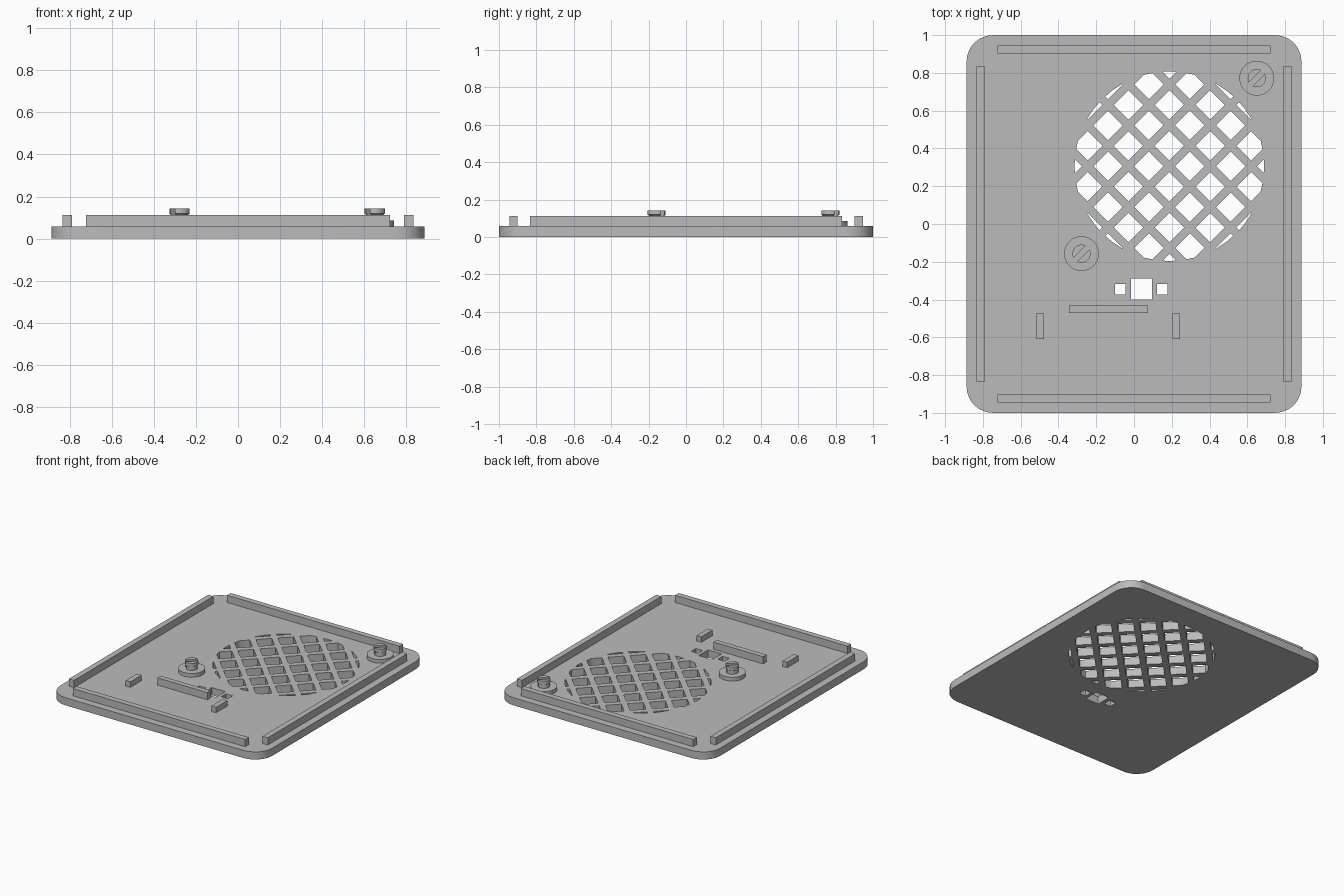
import bpy, bmesh, math
from mathutils import Matrix, Vector

if "Cube" in bpy.data.objects:
    bpy.data.objects.remove(bpy.data.objects["Cube"])

grey = bpy.data.materials.new("light grey plastic")
grey.diffuse_color = (0.5, 0.5, 0.5, 1)
grey.use_nodes = True
grey.node_tree.nodes["Principled BSDF"].inputs["Base Color"].default_value = grey.diffuse_color

PLATE_TOP = 0.058
RIB_TOP = 0.113


def finish(name, bm):
    bmesh.ops.recalc_face_normals(bm, faces=bm.faces[:])
    me = bpy.data.meshes.new(name)
    bm.to_mesh(me)
    bm.free()
    me.materials.append(grey)
    ob = bpy.data.objects.new(name, me)
    bpy.context.collection.objects.link(ob)
    return ob


def add_box(bm, x0, x1, y0, y1, z0, z1, rot=Matrix()):
    m = (rot @ Matrix.Translation(((x0 + x1) / 2, (y0 + y1) / 2, (z0 + z1) / 2))
         @ Matrix.Diagonal((x1 - x0, y1 - y0, z1 - z0, 1)))
    bmesh.ops.create_cube(bm, size=1, matrix=m)


def box(name, *dims, rot=Matrix()):
    bm = bmesh.new()
    add_box(bm, *dims, rot=rot)
    return finish(name, bm)


def stack(name, cx, cy, rings, seg):
    """Closed round solid through (radius, z) rings."""
    bm = bmesh.new()
    loops = [[bm.verts.new((cx + r * math.cos(2 * math.pi * i / seg),
                            cy + r * math.sin(2 * math.pi * i / seg), z))
              for i in range(seg)] for r, z in rings]
    for a, b in zip(loops, loops[1:]):
        for i in range(seg):
            j = (i + 1) % seg
            bm.faces.new((a[i], a[j], b[j], b[i]))
    bm.faces.new(loops[0])
    bm.faces.new(loops[-1])
    return finish(name, bm)


def select(ob):
    bpy.ops.object.select_all(action='DESELECT')
    ob.select_set(True)
    bpy.context.view_layer.objects.active = ob


def boolean(ob, cutter, op):
    select(ob)
    mod = ob.modifiers.new("cut", 'BOOLEAN')
    mod.operation, mod.solver, mod.object = op, 'EXACT', cutter
    bpy.ops.object.modifier_apply(modifier=mod.name)
    bpy.data.objects.remove(cutter)


def smooth(ob):
    select(ob)
    bpy.ops.object.shade_smooth_by_angle(angle=math.radians(30))


# Rounded base plate
W, H, R, N = 0.887, 1.0, 0.14, 6
bm = bmesh.new()
outline = []
for k, (sx, sy) in enumerate([(1, 1), (-1, 1), (-1, -1), (1, -1)]):
    for i in range(N + 1):
        a = math.pi / 2 * (k + i / N)
        outline.append(bm.verts.new((sx * (W - R) + R * math.cos(a),
                                     sy * (H - R) + R * math.sin(a), 0)))
face = bm.faces.new(outline)
ext = bmesh.ops.extrude_face_region(bm, geom=[face])
bmesh.ops.translate(bm, vec=(0, 0, PLATE_TOP),
                    verts=[v for v in ext["geom"] if isinstance(v, bmesh.types.BMVert)])
plate = finish("base_plate", bm)

# Speaker grille: diagonal square holes trimmed to a circle
GX, GY, GR, PITCH, BAR = 0.187, 0.306, 0.502, 0.153, 0.043
rot = Matrix.Translation((GX, GY, 0)) @ Matrix.Rotation(math.pi / 4, 4, 'Z')
bm = bmesh.new()
for i in range(-4, 4):
    for j in range(-4, 4):
        u, v = i * PITCH + BAR / 2, j * PITCH + BAR / 2
        s = PITCH - BAR
        if Vector((u + s / 2, v + s / 2)).length < GR + s:
            add_box(bm, u, u + s, v, v + s, -0.1, 0.2, rot=rot)
holes = finish("grille_cutter", bm)
boolean(holes, stack("grille_circle", GX, GY, [(GR, -0.05), (GR, 0.15)], 48), 'INTERSECT')
boolean(plate, holes, 'DIFFERENCE')

# Switch window and two small square holes beside it
bm = bmesh.new()
for cx, h in ((-0.073, 0.028), (0.04, 0.056), (0.149, 0.028)):
    add_box(bm, cx - h, cx + h, -0.345 - h, -0.345 + h, -0.1, 0.2)
boolean(plate, finish("window_cutter", bm), 'DIFFERENCE')
smooth(plate)

# Locating ribs along the four edges
for s, side, end in ((1, "right", "back"), (-1, "left", "front")):
    x0, x1 = sorted((s * 0.79, s * 0.833))
    box(side + "_rib", x0, x1, -0.833, 0.833, 0.05, RIB_TOP)
    y0, y1 = sorted((s * 0.902, s * 0.945))
    box(end + "_rib", -0.722, 0.722, y0, y1, 0.05, RIB_TOP)

# Battery holder bar and end blocks
box("holder_bar", -0.345, 0.073, -0.47, -0.431, 0.05, RIB_TOP)
box("holder_block_left", -0.515, -0.476, -0.608, -0.474, 0.05, 0.1)
box("holder_block_right", 0.204, 0.243, -0.608, -0.474, 0.05, 0.1)

# Snap posts: round foot with a slotted, lipped pin
for name, cx, cy in (("back", 0.65, 0.772), ("front", -0.278, -0.157)):
    smooth(stack(name + "_post_foot", cx, cy, [(0.092, 0.05), (0.092, 0.086)], 32))
    pin = stack(name + "_post_pin", cx, cy,
                [(0.042, 0.07), (0.042, 0.115), (0.048, 0.119), (0.048, 0.143)], 32)
    turn = Matrix.Translation((cx, cy, 0)) @ Matrix.Rotation(math.pi / 4, 4, 'Z')
    boolean(pin, box("slot_cutter", -0.1, 0.1, -0.014, 0.014, 0.088, 0.2, rot=turn),
            'DIFFERENCE')
    smooth(pin)
